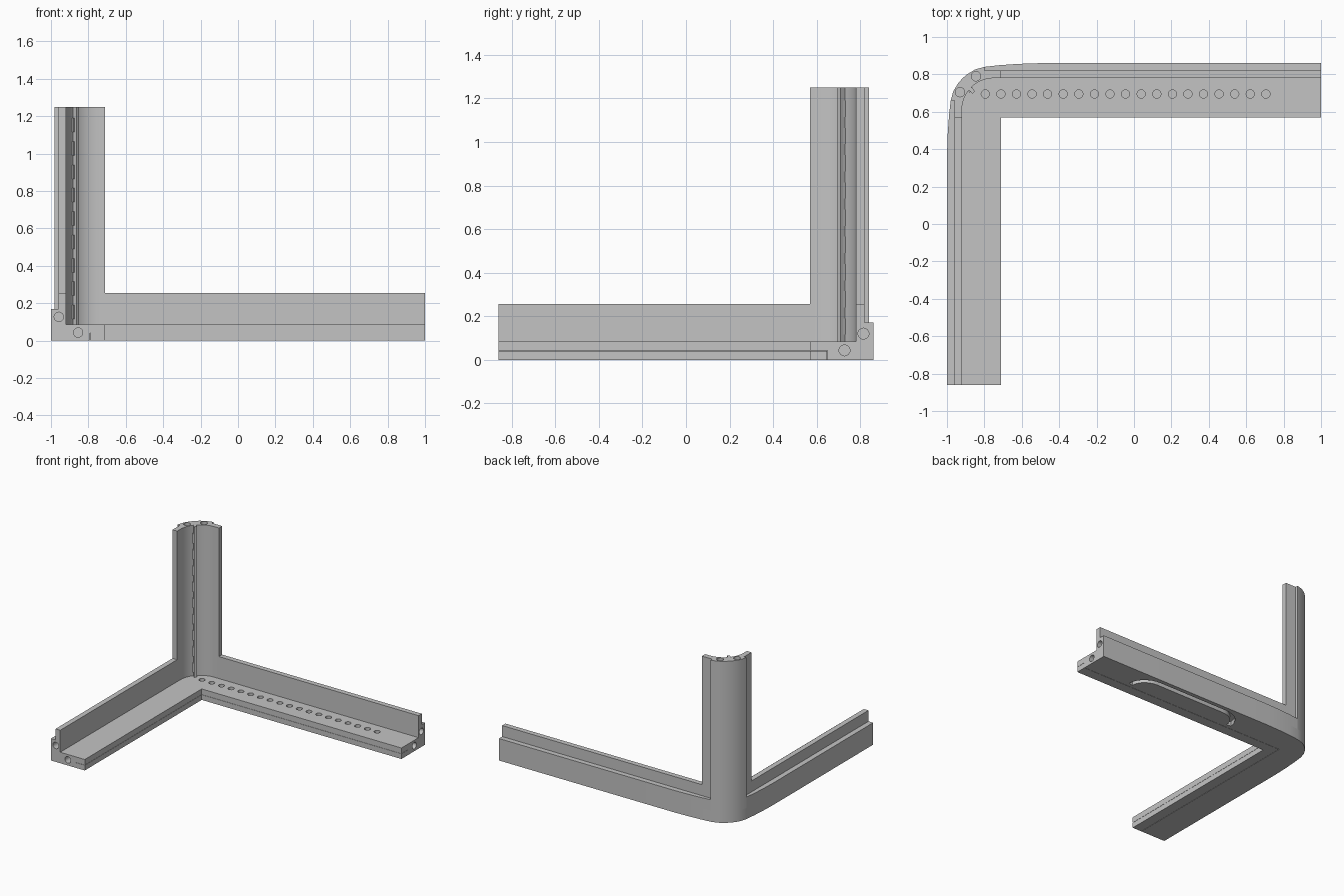
import bpy, bmesh, math
from mathutils import Vector

cube = bpy.data.objects.get("Cube")
if cube:
    bpy.data.objects.remove(cube)

grey = bpy.data.materials.new("plain_grey")
grey.use_nodes = True
grey.diffuse_color = (0.55, 0.55, 0.55, 1)
grey.node_tree.nodes["Principled BSDF"].inputs["Base Color"].default_value = (0.55, 0.55, 0.55, 1)


def prism(name, pts, z0, z1):
    """Extrude a plan outline between two heights."""
    bm = bmesh.new()
    face = bm.faces.new([bm.verts.new((x, y, z0)) for x, y in pts])
    ext = bmesh.ops.extrude_face_region(bm, geom=[face])
    top = [v for v in ext["geom"] if isinstance(v, bmesh.types.BMVert)]
    bmesh.ops.translate(bm, verts=top, vec=(0, 0, z1 - z0))
    bmesh.ops.recalc_face_normals(bm, faces=bm.faces)
    mesh = bpy.data.meshes.new(name)
    bm.to_mesh(mesh)
    bm.free()
    mesh.materials.append(grey)
    obj = bpy.data.objects.new(name, mesh)
    bpy.context.collection.objects.link(obj)
    return obj


def select(obj):
    bpy.ops.object.select_all(action='DESELECT')
    obj.select_set(True)
    bpy.context.view_layer.objects.active = obj


def cut(cutter, *targets):
    """Subtract a cutter from the targets, then discard it."""
    cutter.hide_render = True
    for obj in targets:
        select(obj)
        mod = obj.modifiers.new("cut", 'BOOLEAN')
        mod.operation, mod.solver, mod.object = 'DIFFERENCE', 'EXACT', cutter
        bpy.ops.object.modifier_apply(modifier=mod.name)
    bpy.data.objects.remove(cutter)


def drill(start, direction, depth, radius=0.025):
    """Round cutter that enters a surface at start."""
    d = Vector(direction)
    bpy.ops.mesh.primitive_cylinder_add(
        vertices=24, radius=radius, depth=depth * 2, location=start,
        rotation=d.to_track_quat('Z', 'Y').to_euler())
    return bpy.context.object


def flip(pts):
    """Mirror plan points across the diagonal of the corner."""
    return [(-0.14 - y, -0.14 - x) for x, y in reversed(pts)]


# Shared rounded outer corner
run_in = [(-0.5, 0.86), (-0.62, 0.856), (-0.72, 0.849), (-0.8, 0.84)]
bend = [(-0.8, 0.84), (-0.85, 0.826), (-0.89, 0.802)]
bend_full = bend + [(-0.918, 0.778)] + flip(bend)

# L-shaped base
base = prism("base", [(-0.71, 0.57), (1, 0.57), (1, 0.86)] + run_in[:-1] + bend_full
             + flip(run_in[:-1]) + [(-1, -0.86), (-0.71, -0.86)], 0, 0.085)


# Outer ledges and thin upright walls, up to the end of each arm
def ledge(end):
    return [(-0.8, 0.82), (end, 0.82), (end, 0.86)] + run_in


def wall(end):
    return [(-0.71, 0.78), (end, 0.78), (end, 0.82), (-0.71, 0.82)]


back_ledge = prism("back_ledge", ledge(1), 0.085, 0.17)
side_ledge = prism("side_ledge", flip(ledge(0.72)), 0.085, 0.17)
back_wall = prism("back_wall", wall(1), 0.085, 0.255)
side_wall = prism("side_wall", flip(wall(0.72)), 0.085, 0.255)

# Corner column with flanges and a concave inner face
hollow = []
for i in range(13):
    a = math.pi - i * math.pi / 24
    hollow.append((-0.75 + 0.17 * math.cos(a), 0.61 + 0.17 * math.sin(a)))
column = prism("corner_column", [(-0.71, 0.82), (-0.8, 0.82)] + bend_full
               + [(-0.96, 0.66), (-0.96, 0.57), (-0.92, 0.57)] + hollow
               + [(-0.71, 0.78)], 0.085, 1.25)


# Rib down the hollow of the column, with teeth along one side
def rib(name, half, tip, z0, z1):
    root, end, side = Vector((-0.89, 0.74)), Vector(tip), Vector((half, half))
    return prism(name, [root - side, end - side, end + side, root + side], z0, z1)


rib("column_rib", 0.007, (-0.857, 0.703), 0.085, 1.25)
for i in range(9):
    z = 0.115 + i * 0.125
    rib("rib_tooth", 0.01, (-0.869, 0.711), z, z + 0.075)

# Row of peg holes in the back arm
for i in range(19):
    cut(drill((-0.795 + i * 1.5 / 18, 0.695, 0.085), (0, 0, 1), 0.035, 0.022), base)

# Joint holes in the arm ends and the column top
cut(drill((1, 0.728, 0.043), (1, 0, 0), 0.15), base)
cut(drill((-0.855, -0.86, 0.043), (0, 1, 0), 0.15), base)
cut(drill((1, 0.815, 0.12), (1, 0, 0), 0.15), back_ledge, back_wall)
cut(drill((-0.958, -0.86, 0.127), (0, 1, 0), 0.15), side_ledge, side_wall)
for x, y in ((-0.845, 0.79), (-0.93, 0.705)):
    cut(drill((x, y, 1.25), (0, 0, 1), 0.15), column)

# Curved channel in the underside of the back arm
path = []
for cx, sx in ((0.45, 0.15), (-0.15, -0.15)):
    arc = [Vector((cx + sx * math.cos(t * math.pi / 16), 0.68 + 0.13 * math.sin(t * math.pi / 16)))
           for t in range(9)]
    path += arc if sx > 0 else arc[::-1]
left, right = [], []
for i, p in enumerate(path):
    t = (path[min(i + 1, len(path) - 1)] - path[max(i - 1, 0)]).normalized()
    n = Vector((-t.y, t.x)) * 0.018
    left.append(tuple(p + n))
    right.append(tuple(p - n))
cut(prism("channel_cutter", left + right[::-1], -0.02, 0.035), base)

# Fine seam around the inner lower edge
cut(prism("seam_cutter", [(-0.79, 0.65), (-0.79, -0.9), (-0.6, -0.9), (-0.6, 0.5),
                          (1.1, 0.5), (1.1, 0.65)], 0.04, 0.0415), base)
cut(prism("seam_cutter", [(-0.79, 0.65), (-0.79, -0.9), (-0.788, -0.9), (-0.788, 0.648),
                          (1.1, 0.648), (1.1, 0.65)], -0.02, 0.041), base)

# Smooth the curved faces, keep the edges sharp
for obj in (base, back_ledge, side_ledge, back_wall, side_wall, column):
    select(obj)
    bpy.ops.object.shade_smooth_by_angle(angle=math.radians(30))
